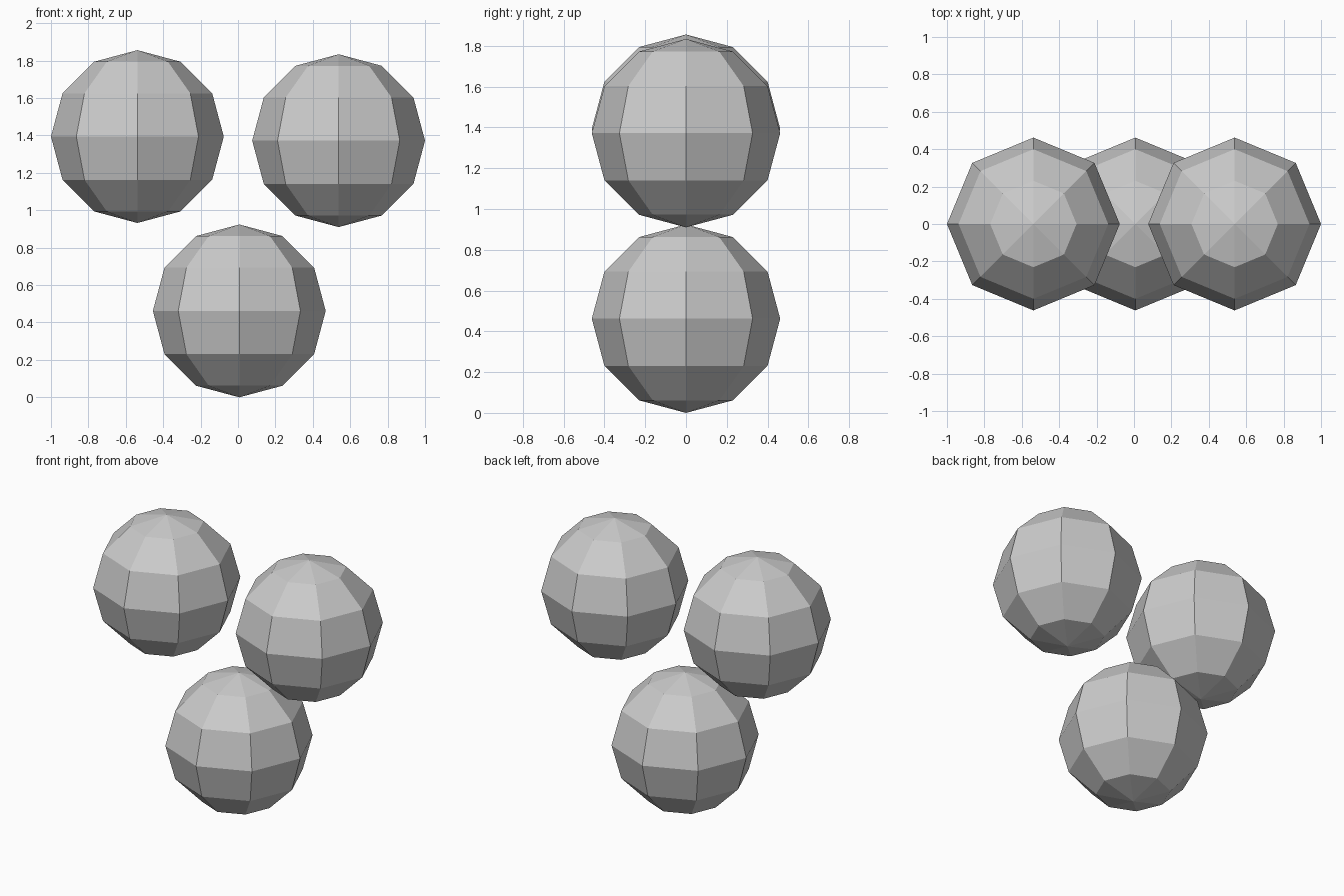
import bpy

if "Cube" in bpy.data.objects:
    bpy.data.objects.remove(bpy.data.objects["Cube"])

R = 0.462


def ball(name, x, z):
    # Flat-faced ball: 8 segments around, 6 rings from pole to pole
    bpy.ops.mesh.primitive_uv_sphere_add(segments=8, ring_count=6, radius=R, location=(x, 0, z))
    bpy.context.object.name = name


# One ball below, two side by side above
ball("lower_ball", 0.007, R)
ball("upper_left_ball", -0.538, 1.394)
ball("upper_right_ball", 0.538, 1.372)
